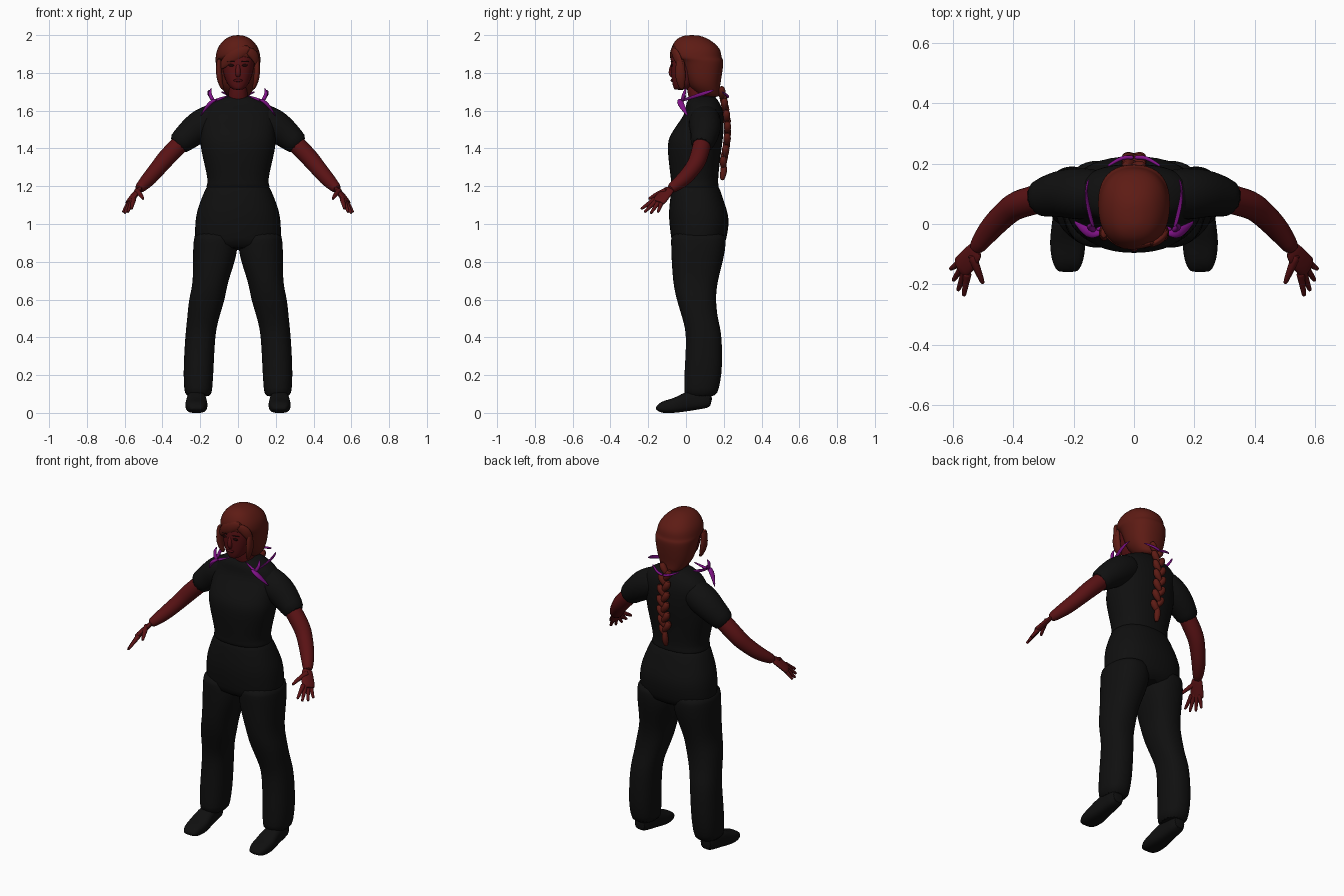
import bpy, bmesh, math
from mathutils import Vector

cube = bpy.data.objects.get("Cube")
if cube:
    bpy.data.objects.remove(cube)


def material(name, *colour):
    made = bpy.data.materials.new(name)
    made.use_nodes = True
    made.diffuse_color = (*colour, 1)
    made.node_tree.nodes["Principled BSDF"].inputs["Base Color"].default_value = (*colour, 1)
    return made


BLACK = material("black cloth", .005, .005, .005)
SKIN = material("deep red skin", .1, .006, .007)
HAIR = material("red brown hair", .11, .011, .007)
PURPLE = material("purple ribbon", .22, .006, .25)
DARK = material("dark features", .012, .002, .002)
LIP = material("lip red", .07, .004, .006)


def refine(rows):
    """Add a smoothly interpolated row between every two given rows."""
    rows = [Vector(row) for row in rows]
    result = []
    for i, (here, after) in enumerate(zip(rows, rows[1:])):
        before = rows[max(i - 1, 0)]
        beyond = rows[min(i + 2, len(rows) - 1)]
        result += [here, (here + after) * .5625 - (before + beyond) * .0625]
    return result + [rows[-1]]


def finish(name, bm, mat, mirror):
    """Turn a bmesh into a smooth object, mirrored across x when asked."""
    bmesh.ops.recalc_face_normals(bm, faces=bm.faces)
    mesh = bpy.data.meshes.new(name)
    bm.to_mesh(mesh)
    bm.free()
    mesh.materials.append(mat)
    obj = bpy.data.objects.new(name, mesh)
    bpy.context.collection.objects.link(obj)
    bpy.ops.object.select_all(action='DESELECT')
    bpy.context.view_layer.objects.active = obj
    obj.select_set(True)
    bpy.ops.object.shade_smooth_by_angle(angle=math.radians(60))
    if mirror:
        obj.modifiers.new("other side", 'MIRROR').use_mirror_merge = False
    obj.modifiers.new("rounding", 'SUBSURF').levels = 1


def loft(name, rings, mat, power, mirror, sides=20):
    """Skin rings of (centre, half axis u, half axis v) and cap both ends."""
    bm = bmesh.new()
    loops = []
    for centre, u, v in rings:
        loop = []
        for i in range(sides):
            angle = math.tau * i / sides
            s, t = [math.copysign(abs(k) ** (2 / power), k)
                    for k in (math.cos(angle), math.sin(angle))]
            loop.append(bm.verts.new(centre + u * s + v * t))
        loops.append(loop)
    for low, high in zip(loops, loops[1:]):
        for i in range(sides):
            bm.faces.new((low[i - 1], low[i], high[i], high[i - 1]))
    bm.faces.new(loops[0])
    bm.faces.new(loops[-1])
    finish(name, bm, mat, mirror)


def stack(name, mat, rows, power=2.3, mirror=False):
    """Level slices of (height, inner x, outer x, front y, back y)."""
    rings = []
    for z, inner, outer, front, back in refine(rows):
        centre = Vector((inner + outer, front + back, z + z)) / 2
        rings.append((centre, Vector((outer - inner, 0, 0)) / 2, Vector((0, back - front, 0)) / 2))
    loft(name, rings, mat, power, mirror)


def body(name, mat, rows):
    """Level slices of (height, half width, front y, back y) about the middle."""
    stack(name, mat, [(z, -width, width, front, back) for z, width, front, back in rows])


def tube(name, mat, points, flat=1, wide=(0, 1, 0), mirror=True):
    """Tapered tube through (x, y, z, radius), flattened across the wide axis."""
    points = refine(points)
    rings = []
    for i, point in enumerate(points):
        along = points[min(i + 1, len(points) - 1)] - points[max(i - 1, 0)]
        along = along.to_3d().normalized()
        u = Vector(wide) - along * along.dot(Vector(wide))
        u.normalize()
        rings.append((point.to_3d(), u * point.w, along.cross(u) * point.w * flat))
    loft(name, rings, mat, 2, mirror, sides=12)


def ball(name, mat, location, size, mirror=False):
    bm = bmesh.new()
    bmesh.ops.create_uvsphere(bm, u_segments=12, v_segments=8, radius=1)
    bmesh.ops.scale(bm, vec=size, verts=bm.verts)
    bmesh.ops.translate(bm, vec=location, verts=bm.verts)
    finish(name, bm, mat, mirror)


# Shirt, trousers and sleeves
body("shirt", BLACK, [
    (1.68, .07, .03, .15), (1.64, .16, 0, .18), (1.58, .2, -.01, .2), (1.48, .2, -.08, .2),
    (1.4, .2, -.1, .19), (1.23, .16, -.08, .17), (1.19, .18, -.08, .18)])
body("trouser_seat", BLACK, [
    (1.24, .15, -.07, .16), (1.1, .21, -.09, .21), (1, .23, -.09, .23), (.86, .23, -.07, .2)])
stack("trouser_legs", BLACK, [
    (.96, .02, .23, -.08, .21), (.86, 0, .24, -.08, .21), (.7, .05, .24, -.07, .17),
    (.6, .07, .26, -.05, .16), (.5, .1, .27, -.02, .17), (.4, .12, .28, 0, .19),
    (.2, .13, .29, -.01, .19), (.08, .14, .28, -.01, .16)], mirror=True)
tube("sleeves", BLACK, [
    (.1, .1, 1.57, .08), (.18, .1, 1.53, .09), (.25, .1, 1.48, .08), (.33, .08, 1.41, .06)])

# Shoes, from toe to heel
shoe = [(-.16, .03, .02, .03), (-.13, .05, 0, .06), (-.06, .06, 0, .08),
        (.02, .05, .01, .12), (.14, .04, .03, .12)]
loft("shoes", [(Vector((.22, y, (low + high) / 2)), Vector((width, 0, 0)),
                Vector((0, 0, (high - low) / 2))) for y, width, low, high in refine(shoe)],
     BLACK, 2.8, True)

# Neck and face
body("neck", SKIN, [(1.62, .06, .03, .14), (1.68, .05, .01, .12), (1.76, .05, 0, .11)])
body("face", SKIN, [
    (1.71, .02, -.06, 0), (1.73, .05, -.07, .04), (1.8, .08, -.08, .1), (1.9, .09, -.08, .1),
    (1.94, .06, -.05, .08)])
tube("nose", SKIN, [(0, -.07, 1.85, .01), (0, -.08, 1.8, .015), (0, -.07, 1.78, .01)],
     wide=(1, 0, 0), mirror=False)
ball("lips", LIP, (0, -.074, 1.76), (.025, .008, .008))
ball("eyes", DARK, (.035, -.075, 1.84), (.017, .006, .007), mirror=True)
tube("eyebrows", DARK, [(.015, -.08, 1.86, .003), (.06, -.07, 1.86, .003)])

# Hair cap, swept fringe and cheek locks
body("hair_cap", HAIR, [
    (2, .02, 0, .06), (1.98, .07, -.05, .12), (1.93, .11, -.08, .18), (1.88, .12, -.08, .19),
    (1.86, .12, -.04, .2), (1.78, .11, -.01, .19), (1.72, .09, .02, .18), (1.67, .05, .08, .18)])
UP = (0, 0, 1)
tube("long_fringe", HAIR, [(.07, -.06, 1.93, .02), (-.03, -.07, 1.89, .04), (-.1, -.03, 1.82, .01)],
     flat=.5, wide=UP, mirror=False)
tube("short_fringe", HAIR, [(.05, -.07, 1.92, .02), (.09, -.05, 1.89, .03), (.11, -.02, 1.82, .01)],
     flat=.5, wide=UP, mirror=False)
tube("cheek_locks", HAIR, [(.1, -.03, 1.88, .02), (.1, -.03, 1.78, .03), (.08, -.02, 1.71, .01)],
     flat=.6)

# Braid of strands crossing from alternate sides, ending in a tuft
strands = 13
for i in range(strands):
    side = (-1) ** i
    t = i / strands
    y, z = .19 + .03 * math.sin(t * math.pi), 1.7 - .4 * t
    tube("braid_strand", HAIR, [(side * .03, y, z + .03, .01), (side * .02, y, z, .022),
                                (-side * .01, y, z - .04, .01)], mirror=False)
tube("braid_tuft", HAIR, [(0, .2, 1.33, .01), (0, .2, 1.28, .02), (0, .19, 1.23, .01)], mirror=False)

# Arms and hands
tube("arms", SKIN, [
    (.24, .1, 1.49, .05), (.37, .07, 1.36, .05), (.42, .04, 1.3, .045),
    (.48, -.02, 1.23, .04), (.53, -.09, 1.18, .025)])
across = Vector((-.05, -.1, .02))
tube("palms", SKIN, [(.52, -.08, 1.19, .03), (.55, -.12, 1.15, .04), (.58, -.15, 1.11, .04)],
     flat=.4, wide=across)
for i, finger in enumerate(("little", "ring", "middle", "index")):
    t = i / 3
    knuckle = Vector((.58, -.13, 1.11)) + across * t / 2
    tip = Vector((.61, -.15, 1.06)) + across * t * .9
    tip += (tip - knuckle) * .3 * math.sin(math.pi * t)
    tube(finger + "_fingers", SKIN, [(*knuckle.lerp(tip, k), .013 - .006 * k)
                                     for k in (-.3, 0, .5, 1)])
tube("thumbs", SKIN, [(.54, -.1, 1.18, .015), (.52, -.15, 1.16, .013), (.5, -.2, 1.13, .007)])

# Ribbon behind the neck and its ends over the shoulders
tube("back_ribbon", PURPLE, [(0, .22, 1.67, .007), (.04, .22, 1.68, .007), (.09, .19, 1.7, .004)])
tube("ribbon_strands", PURPLE, [
    (.15, .15, 1.71, .003), (.16, .09, 1.69, .012), (.13, -.03, 1.65, .007)], flat=.5)
tube("ribbon_leaves", PURPLE, [
    (.11, -.03, 1.66, .007), (.15, -.03, 1.64, .02), (.2, .01, 1.57, .003)], flat=.6)
tube("ribbon_tips", PURPLE, [(.13, -.02, 1.65, .01), (.15, -.01, 1.69, .01), (.14, 0, 1.72, .002)])
tube("collar_ribbons", PURPLE, [(.13, -.02, 1.65, .01), (.05, 0, 1.68, .003)])
